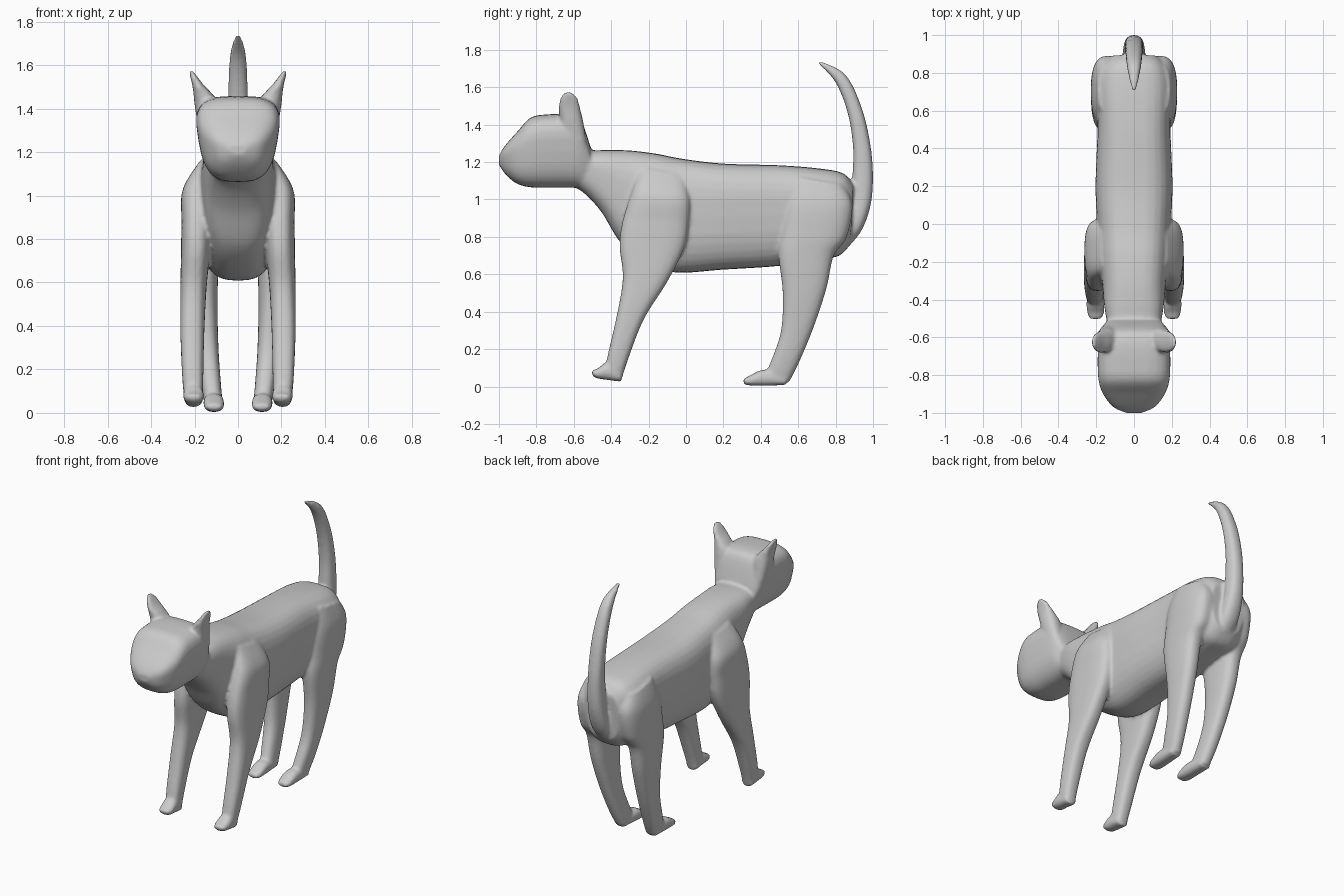
import bpy, bmesh, math
from mathutils import Vector

N = 32      # points around each section
STEPS = 6   # smooth steps between sections


def spline(p0, p1, p2, p3, t):
    return 0.5 * (2 * p1 + (p2 - p0) * t + (2 * p0 - 5 * p1 + 4 * p2 - p3) * t * t
                  + (3 * p1 - p0 - 3 * p2 + p3) * t ** 3)


def loft(name, sections, power=2.4, taper=0.0, side=1):
    """Each section: edge point a (y, z), edge point b (y, z), x centre, x half width."""
    rows, last = [], len(sections) - 1
    for i in range(last):
        q = [Vector(sections[min(max(i + k, 0), last)]) for k in (-1, 0, 1, 2)]
        rows += [spline(*q, s / STEPS) for s in range(STEPS)]
    rows.append(Vector(sections[-1]))
    bm = bmesh.new()
    rings = []
    for ya, za, yb, zb, xc, hw in rows:
        ring = []
        for k in range(N):
            t = 2 * math.pi * k / N
            c, s = math.cos(t), math.sin(t)
            u = math.copysign(abs(c) ** (2 / power), c)
            v = math.copysign(abs(s) ** (2 / power), s)
            x = xc + max(hw, 0.004) * u * (1 + taper * v)
            f = (1 - v) / 2
            ring.append(bm.verts.new((side * x, ya + (yb - ya) * f, za + (zb - za) * f)))
        rings.append(ring)
    for r0, r1 in zip(rings, rings[1:]):
        for k in range(N):
            j = (k + 1) % N
            bm.faces.new((r0[k], r0[j], r1[j], r1[k]))
    bm.faces.new(rings[0])
    bm.faces.new(rings[-1])
    bmesh.ops.recalc_face_normals(bm, faces=bm.faces)
    me = bpy.data.meshes.new(name)
    bm.to_mesh(me)
    bm.free()
    ob = bpy.data.objects.new(name, me)
    bpy.context.collection.objects.link(ob)
    return ob


parts = []

# torso and neck
parts.append(loft("torso", [
    (-.62, 1.30, -.62, 1.08, 0, .12),
    (-.51, 1.265, -.54, 1.03, 0, .14),
    (-.42, 1.265, -.45, .93, 0, .155),
    (-.30, 1.262, -.35, .77, 0, .165),
    (-.16, 1.245, -.22, .67, 0, .18),
    (-.02, 1.218, -.06, .61, 0, .19),
    (.20, 1.192, .20, .625, 0, .20),
    (.50, 1.183, .50, .645, 0, .19),
    (.72, 1.165, .72, .68, 0, .195),
    (.84, 1.14, .82, .70, 0, .17),
    (.895, 1.08, .88, .76, 0, .12)], power=2.9, taper=.10))

# head
parts.append(loft("head", [
    (-1.0, 1.235, -1.0, 1.185, 0, .04),
    (-.97, 1.285, -.965, 1.135, 0, .105),
    (-.90, 1.365, -.905, 1.085, 0, .155),
    (-.83, 1.438, -.83, 1.065, 0, .178),
    (-.74, 1.455, -.74, 1.063, 0, .183),
    (-.62, 1.455, -.62, 1.063, 0, .18),
    (-.56, 1.42, -.57, 1.06, 0, .17),
    (-.51, 1.28, -.53, 1.05, 0, .14)], power=3.2, taper=.18))

# tail
parts.append(loft("tail", [
    (.80, .82, .83, .71, 0, .05),
    (.86, .90, .93, .82, 0, .06),
    (.885, 1.0, .985, .96, 0, .055),
    (.89, 1.13, 1.0, 1.12, 0, .05),
    (.893, 1.28, .985, 1.30, 0, .048),
    (.865, 1.46, .938, 1.495, 0, .045),
    (.80, 1.625, .852, 1.668, 0, .036),
    (.705, 1.73, .715, 1.742, 0, .012)]))

for s, tag in ((1, "left"), (-1, "right")):
    # ear
    parts.append(loft("ear_" + tag, [
        (-.67, 1.34, -.53, 1.30, .14, .045),
        (-.675, 1.42, -.55, 1.42, .145, .055),
        (-.68, 1.47, -.562, 1.47, .163, .042),
        (-.68, 1.51, -.57, 1.51, .185, .026),
        (-.668, 1.55, -.582, 1.545, .204, .016),
        (-.645, 1.577, -.605, 1.57, .217, .008)], side=s))
    # front leg with paw
    parts.append(loft("front_leg_" + tag, [
        (-.24, 1.17, -.02, 1.14, .145, .03),
        (-.29, 1.04, .02, 1.01, .18, .075),
        (-.34, .88, .015, .88, .19, .07),
        (-.355, .75, -.01, .74, .195, .067),
        (-.338, .58, -.10, .56, .205, .06),
        (-.37, .38, -.225, .36, .21, .055),
        (-.42, .16, -.308, .15, .208, .048),
        (-.435, .06, -.345, .035, .203, .042)], power=2.8, side=s))
    parts.append(loft("front_paw_" + tag, [
        (-.505, .085, -.50, .06, .203, .03),
        (-.47, .098, -.48, .045, .203, .044),
        (-.42, .13, -.42, .035, .205, .046),
        (-.35, .10, -.345, .025, .205, .04)], side=s))
    # hind leg with paw
    parts.append(loft("hind_leg_" + tag, [
        (.58, 1.12, .84, 1.08, .13, .06),
        (.53, .98, .89, .97, .14, .085),
        (.505, .82, .86, .80, .145, .083),
        (.495, .70, .79, .70, .155, .068),
        (.517, .50, .75, .52, .152, .058),
        (.508, .30, .68, .31, .14, .05),
        (.46, .15, .605, .13, .125, .046),
        (.42, .06, .55, .02, .112, .042)], power=2.6, side=s))
    parts.append(loft("hind_paw_" + tag, [
        (.305, .038, .31, .012, .11, .03),
        (.34, .058, .34, .006, .11, .045),
        (.42, .09, .42, .004, .112, .047),
        (.54, .06, .53, .008, .115, .04)], side=s))

# merge all parts into one smooth skin
bpy.ops.object.select_all(action='DESELECT')
for ob in parts:
    ob.select_set(True)
bpy.context.view_layer.objects.active = parts[0]
bpy.ops.object.join()
cat = bpy.context.view_layer.objects.active
cat.name = "cat_body"
remesh = cat.modifiers.new("skin", 'REMESH')
remesh.mode = 'VOXEL'
remesh.voxel_size = 0.01
remesh.use_smooth_shade = True
smooth = cat.modifiers.new("soften", 'SMOOTH')
smooth.factor = 0.5
smooth.iterations = 6
